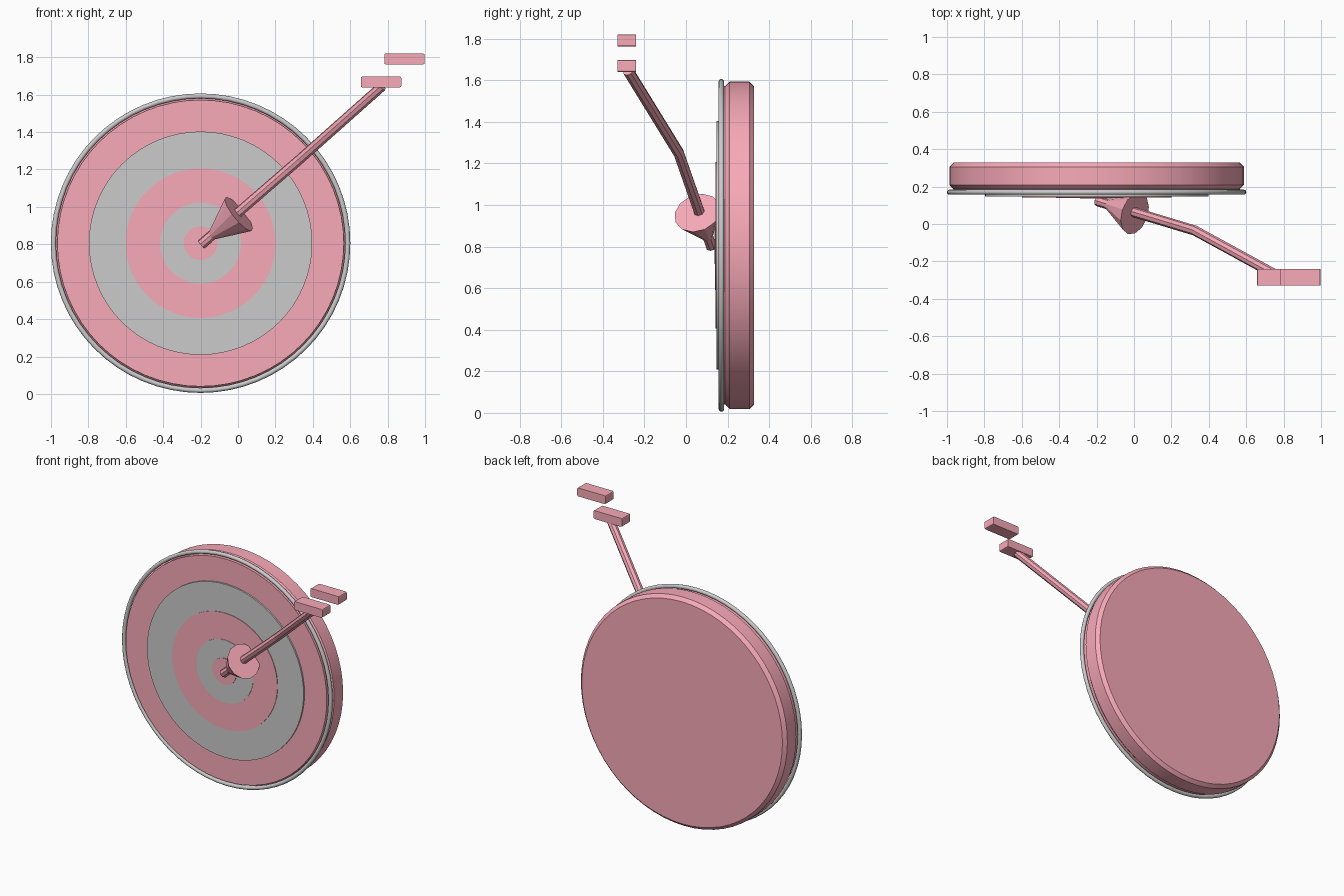
import bpy
import bmesh
import math
from mathutils import Vector

if "Cube" in bpy.data.objects:
    bpy.data.objects.remove(bpy.data.objects["Cube"])

CX, CZ = -0.2, 0.806

red = bpy.data.materials.new("red")
red.diffuse_color = (0.94, 0.4, 0.48, 1)
red.use_nodes = True
red.node_tree.nodes["Principled BSDF"].inputs["Base Color"].default_value = red.diffuse_color


def finish(ob, name, mat=None, smooth=None):
    ob.name = name
    if mat:
        ob.data.materials.append(mat)
    if smooth:
        bpy.ops.object.shade_smooth_by_angle(angle=math.radians(smooth))
    return ob


def disc(name, radius, y0, y1, mat=None, chamfer=0.0):
    bpy.ops.mesh.primitive_cylinder_add(
        vertices=64, radius=radius, depth=y1 - y0,
        location=(CX, (y0 + y1) / 2, CZ), rotation=(math.pi / 2, 0, 0))
    ob = bpy.context.object
    if chamfer:
        bev = ob.modifiers.new("chamfer", 'BEVEL')
        bev.width = chamfer
        bev.segments = 1
        bev.limit_method = 'ANGLE'
        bev.angle_limit = math.radians(40)
    return finish(ob, name, mat, 30)


# thick backing board
disc("board", 0.787, 0.187, 0.328, red, chamfer=0.022)

# stacked scoring rings, each a little further forward
rings = [(0.766, 0.158, red), (0.597, 0.147, None), (0.4, 0.143, red),
         (0.216, 0.14, None), (0.09, 0.136, red)]
for i, (r, y, mat) in enumerate(rings):
    disc(f"ring_{i + 1}", r, y, 0.192, mat)

# round wire rim in front of the board
bpy.ops.mesh.primitive_torus_add(
    major_segments=64, minor_segments=12, major_radius=0.787, minor_radius=0.0135,
    location=(CX, 0.17, CZ), rotation=(math.pi / 2, 0, 0))
finish(bpy.context.object, "rim", None, 60)

# arrow shaft: bent eight-sided tube
tip = Vector((-0.195, 0.122, 0.8))
path = [tip, Vector((0.325, -0.035, 1.25)), Vector((0.77, -0.278, 1.645))]
curve = bpy.data.curves.new("arrow_shaft", 'CURVE')
curve.dimensions = '3D'
curve.bevel_depth = 0.027
curve.bevel_resolution = 2
curve.use_fill_caps = True
spline = curve.splines.new('POLY')
spline.points.add(len(path) - 1)
for p, co in zip(spline.points, path):
    p.co = (*co, 1)
spline.use_smooth = False
shaft = bpy.data.objects.new("arrow_shaft", curve)
bpy.context.collection.objects.link(shaft)
bpy.ops.object.select_all(action='DESELECT')
bpy.context.view_layer.objects.active = shaft
shaft.select_set(True)
bpy.ops.object.convert(target='MESH')
finish(bpy.context.object, "arrow_shaft", red)

# arrow head: cone pointing into the bullseye
apex = Vector((-0.18, 0.118, 0.814))
base = Vector((0.004, 0.055, 0.962))
axis = apex - base
bpy.ops.mesh.primitive_cone_add(
    vertices=12, radius1=0.115, radius2=0, depth=axis.length,
    location=(apex + base) / 2)
head = bpy.context.object
head.rotation_euler = axis.to_track_quat('Z', 'Y').to_euler()
finish(head, "arrow_head", red)


# feather blocks with eased edges along y
def block(name, x, z):
    bm = bmesh.new()
    bmesh.ops.create_cube(bm, size=1)
    bmesh.ops.scale(bm, vec=(0.216, 0.088, 0.058), verts=bm.verts)
    edges = [e for e in bm.edges
             if abs(e.verts[0].co.y - e.verts[1].co.y) > 0.05]
    bmesh.ops.bevel(bm, geom=edges, offset=0.008, segments=2,
                    profile=0.5, affect='EDGES')
    me = bpy.data.meshes.new(name)
    bm.to_mesh(me)
    bm.free()
    ob = bpy.data.objects.new(name, me)
    ob.location = (x, -0.285, z)
    bpy.context.collection.objects.link(ob)
    me.materials.append(red)


block("lower_feather", 0.765, 1.668)
block("upper_feather", 0.89, 1.791)
